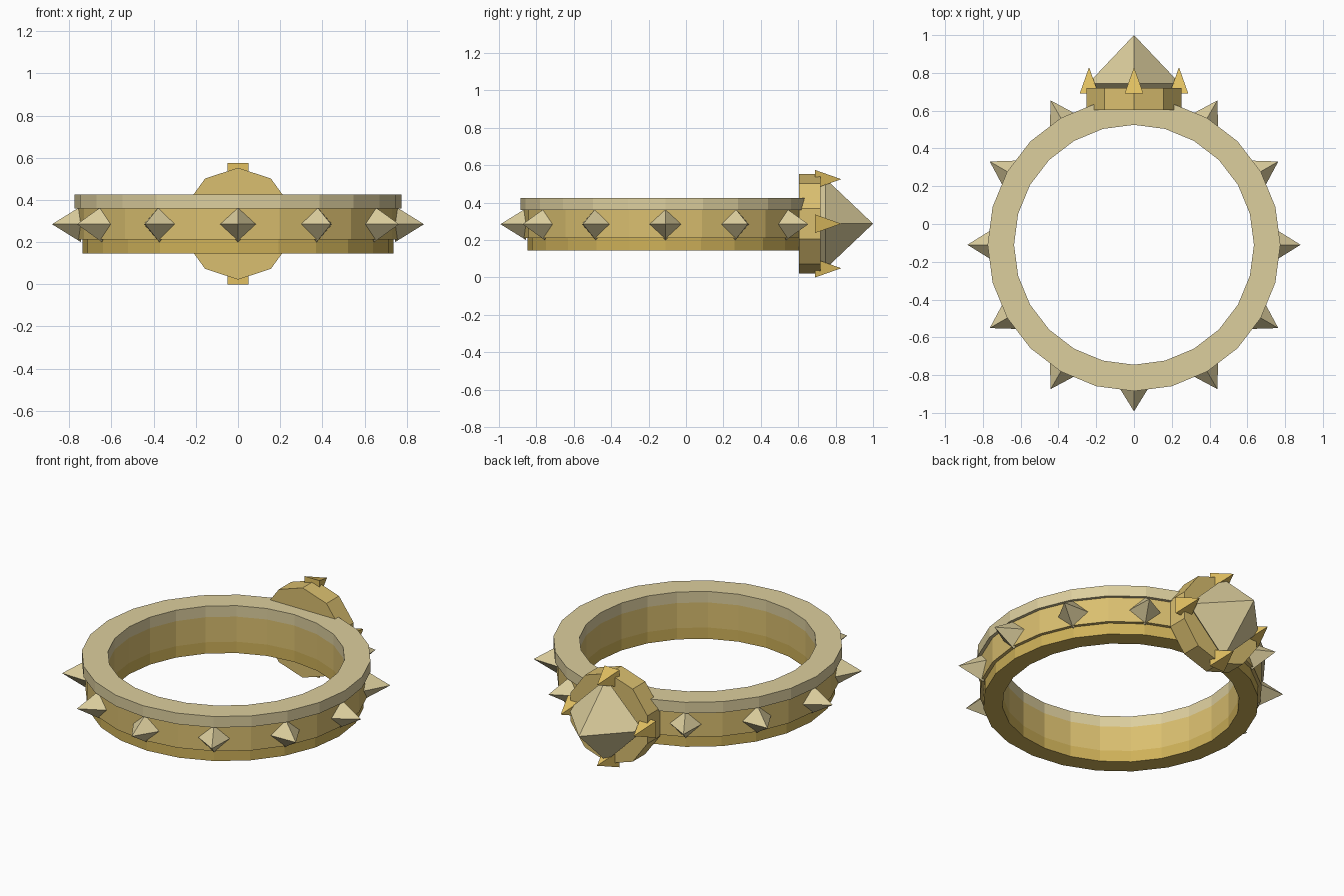
import bpy, math
from mathutils import Matrix, Vector

if "Cube" in bpy.data.objects:
    bpy.data.objects.remove(bpy.data.objects["Cube"])

CY, CZ = -0.11, 0.285      # ring centre


def material(name, rgb):
    m = bpy.data.materials.new(name)
    m.diffuse_color = (*rgb, 1)
    m.use_nodes = True
    m.node_tree.nodes["Principled BSDF"].inputs["Base Color"].default_value = m.diffuse_color
    return m


PALE = material("pale_gold", (0.72, 0.62, 0.34))
GOLD = material("gold", (0.70, 0.52, 0.16))
DEEP = material("deep_gold", (0.62, 0.44, 0.10))
BRIGHT = material("bright_gold", (0.76, 0.53, 0.12))


def make(name, verts, faces, *mats):
    me = bpy.data.meshes.new(name)
    me.from_pydata(verts, [], faces)
    for m in mats:
        me.materials.append(m)
    ob = bpy.data.objects.new(name, me)
    bpy.context.collection.objects.link(ob)
    return ob


def spun(name, profile, sides, matrix, mat, offset=0.0):
    """Capped solid from (radius, height) pairs around local z; radius 0 ends in a point."""
    verts, rings, faces = [], [], []
    for r, h in profile:
        n = sides if r > 0 else 1
        rings.append([len(verts) + i for i in range(n)])
        for i in range(n):
            a = offset + math.tau * i / sides
            verts.append(matrix @ Vector((r * math.cos(a), r * math.sin(a), h)))
    for lo, hi in zip(rings, rings[1:]):
        for i in range(sides):
            j = (i + 1) % sides
            faces.append((lo[i], lo[j], hi[0]) if len(hi) == 1
                         else (lo[i], lo[j], hi[j], hi[i]))
    faces.append(rings[0][::-1])
    if len(rings[-1]) > 1:
        faces.append(rings[-1])
    return make(name, verts, faces, mat)


# Stepped band: closed cross-section swept round 24 sides
section = [(0.635, 0.145), (0.738, 0.145), (0.738, 0.212), (0.757, 0.212),
           (0.757, 0.36), (0.775, 0.36), (0.775, 0.425), (0.635, 0.425),
           (0.635, 0.36), (0.635, 0.212)]
seg_mats = [2, 2, 1, 1, 0, 0, 0, 0, 1, 2]
N, K = 24, len(section)
verts = [(r * math.cos(math.tau * i / N), CY + r * math.sin(math.tau * i / N), z)
         for i in range(N) for r, z in section]
faces = [(i * K + k, (i + 1) % N * K + k, (i + 1) % N * K + (k + 1) % K, i * K + (k + 1) % K)
         for i in range(N) for k in range(K)]
band = make("ring_band", verts, faces, PALE, GOLD, DEEP)
for p in band.data.polygons:
    p.material_index = seg_mats[p.index % K]

# Eleven spikes around the band, leaving the setting's place free
for i in range(12):
    if i == 3:
        continue
    m = (Matrix.Translation((0, CY, CZ)) @ Matrix.Rotation(math.tau * i / 12, 4, 'Z')
         @ Matrix.Rotation(math.pi / 2, 4, 'Y'))
    spun(f"spike_{i}", [(0.085, 0.745), (0, 0.882)], 4, m, PALE)

# Setting: local z points to +y
back = Matrix.Translation((0, 0, 0.2875)) @ Matrix.Rotation(-math.pi / 2, 4, 'X')
spun("setting", [(0.265, 0.603), (0.265, 0.72)], 10, back, GOLD, math.pi / 2)
spun("gem", [(0.2, 0.715), (0.242, 0.745), (0, 1.0)], 4, back, PALE)

# Four claws holding the gem
for i in range(4):
    m = back @ Matrix.Rotation(math.pi / 2 * i, 4, 'Z') @ Matrix.Translation((0.238, 0, 0))
    spun(f"claw_{i}", [(0.0495 * math.sqrt(2), 0.69), (0, 0.83)], 4, m, BRIGHT, math.pi / 4)
